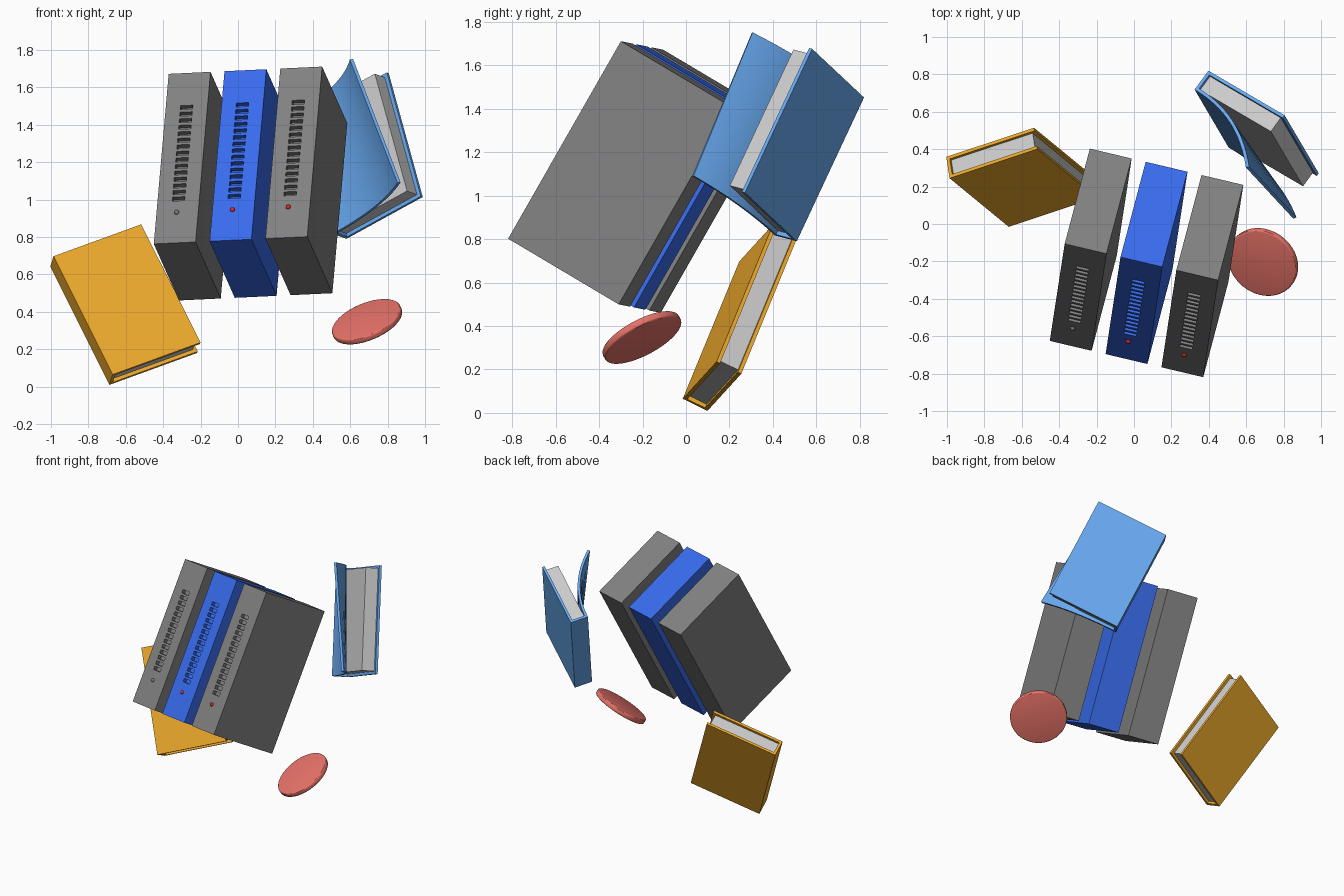
import bpy, bmesh, math
from mathutils import Matrix, Vector

if "Cube" in bpy.data.objects:
    bpy.data.objects.remove(bpy.data.objects["Cube"])


def material(name, rgb):
    m = bpy.data.materials.new(name)
    m.diffuse_color = (*rgb, 1)
    m.use_nodes = True
    m.node_tree.nodes["Principled BSDF"].inputs["Base Color"].default_value = m.diffuse_color
    return m


GREY = material("grey", (0.22, 0.22, 0.22))
BLUE = material("blue", (0.04, 0.15, 0.85))
RED = material("red", (0.8, 0.02, 0.02))
YELLOW = material("yellow", (0.85, 0.40, 0.025))
SKY = material("sky", (0.14, 0.40, 0.88))
CORAL = material("coral", (0.80, 0.17, 0.14))
PAPER = material("paper", (0.55, 0.55, 0.55))


def frame(origin, x, z):
    """Orthonormal placement from an origin, a width direction and an up direction."""
    x = Vector(x).normalized()
    y = Vector(z).cross(x).normalized()
    z = x.cross(y)
    m = Matrix((x, y, z)).transposed().to_4x4()
    m.translation = Vector(origin)
    return m


def finish(name, bm, mtx, mat):
    bmesh.ops.recalc_face_normals(bm, faces=bm.faces)
    me = bpy.data.meshes.new(name)
    bm.to_mesh(me)
    bm.free()
    ob = bpy.data.objects.new(name, me)
    bpy.context.collection.objects.link(ob)
    ob.matrix_world = mtx
    if mat:
        me.materials.append(mat)
    return ob


def add_box(bm, lo, hi):
    lo, hi = Vector(lo), Vector(hi)
    size = hi - lo
    bmesh.ops.create_cube(bm, size=1, matrix=Matrix.Translation((lo + hi) / 2)
                          @ Matrix.Diagonal((*size, 1)))


def box(name, lo, hi, mtx, mat):
    bm = bmesh.new()
    add_box(bm, lo, hi)
    return finish(name, bm, mtx, mat)


def smooth(ob):
    bpy.ops.object.select_all(action='DESELECT')
    ob.select_set(True)
    bpy.context.view_layer.objects.active = ob
    bpy.ops.object.shade_smooth_by_angle(angle=math.radians(30))


# Three tilted server cabinets with slotted vents and a status light
W, D, H = 0.23, 0.607, 1.05
SLOTS = 15
tilt = frame((0.3655, -0.2785, 1.10), (0.973, -0.230, 0.046), (0.076, 0.495, 0.867))
for i, (side, mat, led) in enumerate((("right", GREY, RED), ("middle", BLUE, RED), ("left", GREY, GREY))):
    m = tilt @ Matrix.Translation((-0.307 * i, 0, 0))
    cabinet = box(side + "_server", (-W / 2, -D / 2, -H / 2), (W / 2, D / 2, H / 2), m, mat)
    bm = bmesh.new()
    pitch = 0.605 / SLOTS
    for k in range(SLOTS):
        z = -0.265 + k * pitch
        add_box(bm, (-0.034, -D / 2 - 0.02, z), (0.034, -D / 2 + 0.03, z + pitch * 0.6))
    cutter = finish("vent_cutter", bm, m, None)
    cutter.hide_render = True
    mod = cabinet.modifiers.new("vents", 'BOOLEAN')
    mod.object, mod.operation, mod.solver = cutter, 'DIFFERENCE', 'EXACT'
    bpy.context.view_layer.objects.active = cabinet
    bpy.ops.object.modifier_apply(modifier=mod.name)
    bpy.data.objects.remove(cutter)
    bm = bmesh.new()
    bmesh.ops.create_uvsphere(bm, u_segments=16, v_segments=8, radius=0.013,
                              matrix=Matrix.Translation((-0.004, -D / 2, -0.336)))
    smooth(finish(side + "_status_light", bm, m, led))

# Books: x runs from spine to fore-edge, y from front to back cover, z is height
BW, BT, BH, C, INSET = 0.523, 0.128, 0.753, 0.018, 0.02


def book_body(name, m, mat):
    box(name + "_back_cover", (0, BT - C, 0), (BW, BT, BH), m, mat)
    box(name + "_spine", (0, 0, 0), (C, BT - C, BH), m, mat)
    box(name + "_pages", (C, C, INSET), (BW - INSET, BT - C, BH - INSET), m, PAPER)


# Closed yellow book
closed = frame((-0.67, -0.015, 0.065), (0.467, 0.155, 0.17), (-0.31, 0.26, 0.63))
book_body("closed_book", closed, YELLOW)
box("closed_book_front_cover", (C, 0, 0), (BW, C, BH), closed, YELLOW)

# Light blue book with its front cover curling open
opened = frame((0.506, 0.409, 0.817), (0.41, -0.24, 0.225), (-0.19, 0.315, 0.66))
book_body("open_book", opened, SKY)


def curl(t, control, end):
    """Point on the outer and inner surface of the curled cover."""
    c, e = Vector((control, 0)), Vector(end)
    p = 2 * t * (1 - t) * c + t * t * e
    d = ((1 - t) * c + t * (e - c)).normalized()
    return p, p + C * Vector((-d.y, d.x))


bm = bmesh.new()
rings = []
for i in range(17):
    low = curl(i / 16, 0.33, (0.561, -0.158))
    top = curl(i / 16, 0.30, (0.519, -0.227))
    rings.append([bm.verts.new((*p, z)) for p, z in
                  ((low[0], 0), (top[0], BH), (top[1], BH), (low[1], 0))])
for a, b in zip(rings, rings[1:]):
    for k in range(4):
        bm.faces.new((a[k], a[(k + 1) % 4], b[(k + 1) % 4], b[k]))
bm.faces.new(rings[0])
bm.faces.new(rings[-1])
smooth(finish("open_book_front_cover", bm, opened, SKY))

# Flat coral disc with a softened rim
bm = bmesh.new()
bmesh.ops.create_cone(bm, cap_ends=True, segments=48, radius1=0.197, radius2=0.197, depth=0.036)
rim = [e for e in bm.edges if any(len(f.verts) > 4 for f in e.link_faces)]
bmesh.ops.bevel(bm, geom=rim, offset=0.01, segments=3, affect='EDGES', profile=0.5)
smooth(finish("disc", bm, frame((0.69, -0.203, 0.347), (1, 0, 0.42), (-0.348, -0.44, 0.829)), CORAL))
